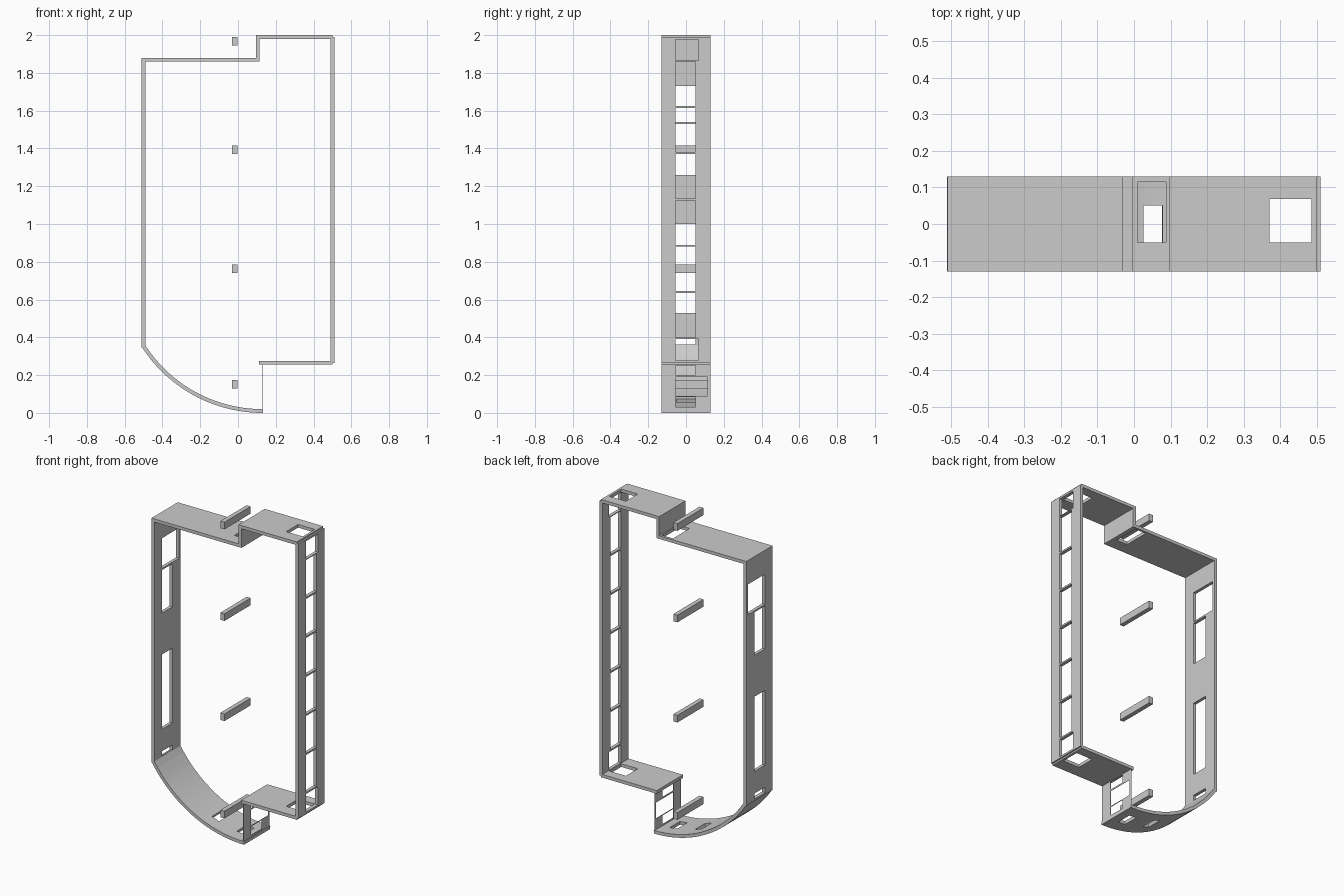
import bpy, math

if "Cube" in bpy.data.objects:
    bpy.data.objects.remove(bpy.data.objects["Cube"])

HALF = 0.13    # half depth of the band in y
T = 0.02       # sheet thickness
N0, N1 = -0.055, 0.05   # usual window limits in y


def panel(name, point, u0, u1, holes=(), thick=T, steps=1):
    """Sheet swept along point(u) -> (x, z); holes are (u0, u1, y0, y1)."""
    us = {u0 + (u1 - u0) * i / steps for i in range(steps + 1)}
    ys = {-HALF, HALF}
    for a, b, c, d in holes:
        us |= {a, b}
        ys |= {c, d}
    us, ys = sorted(us), sorted(ys)
    verts = []
    for u in us:
        x, z = point(u)
        verts += [(x, y, z) for y in ys]
    n = len(ys)
    faces = []
    for i in range(len(us) - 1):
        for j in range(n - 1):
            um, ym = (us[i] + us[i + 1]) / 2, (ys[j] + ys[j + 1]) / 2
            if not any(a < um < b and c < ym < d for a, b, c, d in holes):
                k = i * n + j
                faces.append((k, k + 1, k + n + 1, k + n))
    me = bpy.data.meshes.new(name)
    me.from_pydata(verts, [], faces)
    # drop vertices left loose inside the windows
    import bmesh
    bm = bmesh.new()
    bm.from_mesh(me)
    bmesh.ops.delete(bm, geom=[v for v in bm.verts if not v.link_faces], context='VERTS')
    bm.to_mesh(me)
    bm.free()
    ob = bpy.data.objects.new(name, me)
    bpy.context.collection.objects.link(ob)
    m = ob.modifiers.new("thickness", 'SOLIDIFY')
    m.thickness = thick
    m.offset = 0
    return ob


def wall(name, x, z0, z1, holes=(), thick=T):
    return panel(name, lambda u: (x, u), z0, z1, holes, thick)


def plate(name, z, x0, x1, holes=()):
    return panel(name, lambda u: (u, z), x0, x1, holes)


# left wall with windows
wall("left_wall", -0.5, 0.345, 1.88, [
    (1.54, 1.73, N0, 0.115), (1.26, 1.53, N0, N1),
    (0.53, 1.0, N0, N1), (0.357, 0.392, N0, N1)])

# right wall: a ladder of equal windows plus a shorter one at each end
ladder = [(0.4 + 0.245 * i, 0.635 + 0.245 * i, N0, N1) for i in range(6)]
ladder += [(0.277, 0.39, N0, 0.065), (1.865, 1.978, N0, 0.065)]
wall("right_wall", 0.5, 0.265, 1.99, ladder)

# top plates and the step between them
plate("lower_top_plate", 1.87, -0.49, 0.115, [(0.01, 0.087, -0.05, 0.115)])
wall("top_step_wall", 0.105, 1.86, 2.0)
corner = [(0.37, 0.485, -0.05, 0.068)]
plate("upper_top_plate", 1.99, 0.095, 0.5, corner)

# bottom right plate and thin window wall below it
plate("bottom_plate", 0.265, 0.112, 0.5, corner)
wall("thin_window_wall", 0.128, 0.01, 0.26, [
    (0.2, 0.25, N0, N1), (0.09, 0.19, N0, 0.115), (0.03, 0.085, N0, N1)], 0.002)

# curved floor
panel("curved_floor", lambda x: (x, 0.76 - math.sqrt(0.75 ** 2 - (x - 0.13) ** 2)),
      -0.502, 0.133, [(0.025, 0.077, -0.05, N1), (-0.15, -0.1, -0.05, N1)], T, 24)

# cross bars
for i, z in enumerate((0.152, 0.763, 1.392, 1.967)):
    bpy.ops.mesh.primitive_cube_add(size=1, location=(-0.017, 0, z))
    bar = bpy.context.object
    bar.name = f"cross_bar_{i + 1}"
    bar.scale = (0.028, 2 * HALF, 0.045)
